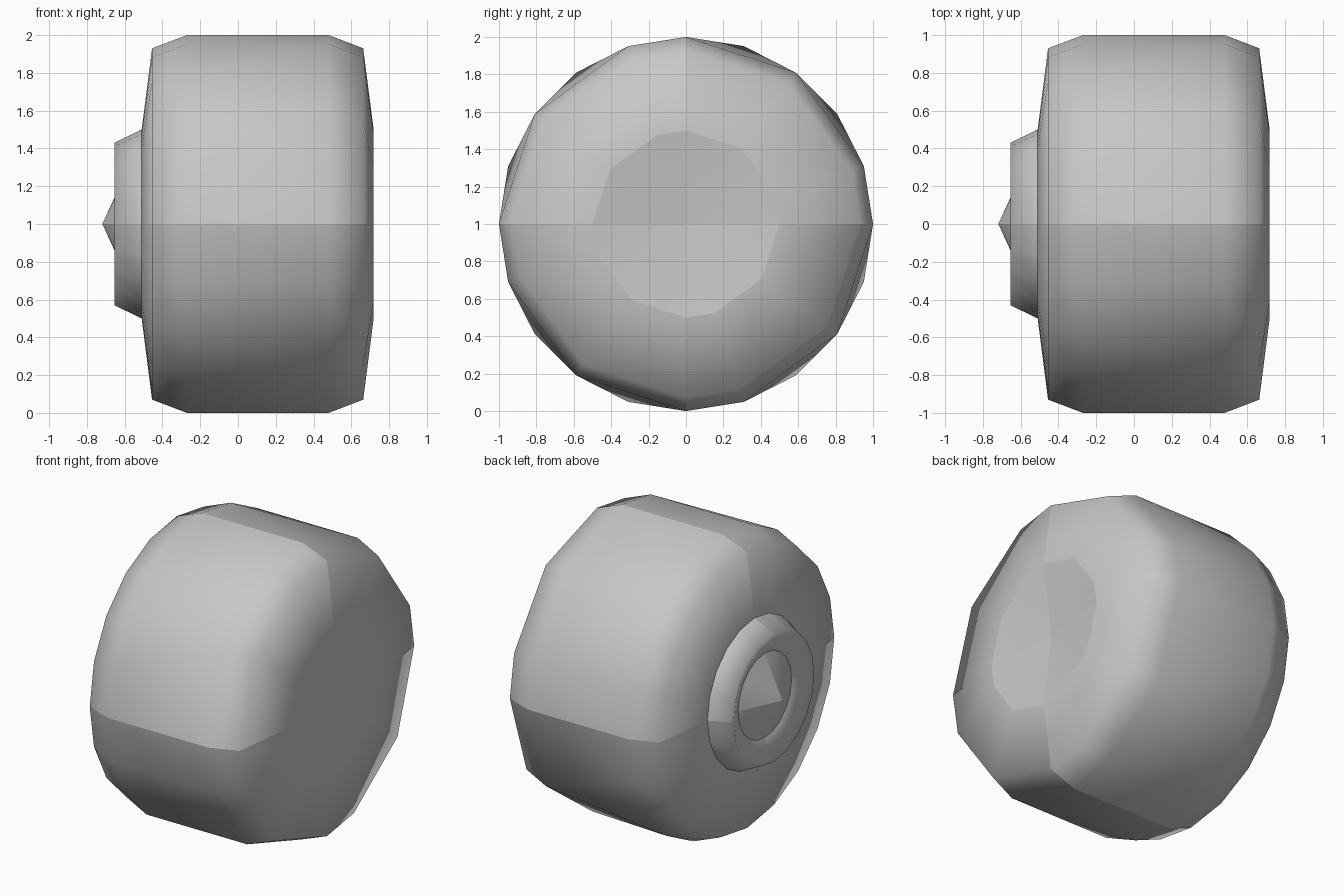
import bpy, bmesh, math

if "Cube" in bpy.data.objects:
    bpy.data.objects.remove(bpy.data.objects["Cube"])

grey = bpy.data.materials.new("mid_grey")
grey.use_nodes = True
colour = (0.57, 0.57, 0.57, 1)
grey.diffuse_color = colour
grey.node_tree.nodes["Principled BSDF"].inputs["Base Color"].default_value = colour

# Corner angles in each quarter turn: coarse on the cap side, fine on the hub side
COARSE = (0, 36, 72, 90)
FINE = (0, 18, 36, 54, 72, 90)


def bridge(bm, a, b):
    """Join two rows of corners, the second equal to or finer than the first."""
    if len(a) == len(b):
        for k in range(len(a) - 1):
            bm.faces.new((a[k], a[k + 1], b[k + 1], b[k]))
        return
    for k in range(len(a) - 1):
        cell = b[2 * k:2 * k + 3]
        if len(cell) == 2:
            bm.faces.new((a[k], a[k + 1], cell[1], cell[0]))
        else:
            bm.faces.new((a[k], cell[1], cell[0]))
            bm.faces.new((a[k], a[k + 1], cell[1]))
            bm.faces.new((a[k + 1], cell[2], cell[1]))


def lathe(name, profile, sharp_ring):
    """Revolve (x, radius, corner angles) around the axle, quarter by quarter."""
    bm = bmesh.new()
    for quarter in range(4):
        rows = []
        for x, r, corners in profile:
            angles = [math.radians(90 * quarter + a) for a in corners]
            rows.append([bm.verts.new((x, r * math.cos(t), 1 - r * math.sin(t)))
                         for t in angles])
        for a, b in zip(rows, rows[1:]):
            bridge(bm, a, b)
    bmesh.ops.remove_doubles(bm, verts=bm.verts, dist=0.0005)
    bmesh.ops.recalc_face_normals(bm, faces=bm.faces)

    # Make the widest face point away from the axle
    def reach(f):
        c = f.calc_center_median()
        return math.hypot(c.y, c.z - 1)
    outer = max(bm.faces, key=reach)
    c = outer.calc_center_median()
    if outer.normal.y * c.y + outer.normal.z * (c.z - 1) < 0:
        bmesh.ops.reverse_faces(bm, faces=bm.faces)

    # Smooth shading with hard seams between quarters and around one ring
    for f in bm.faces:
        f.smooth = True
    for e in bm.edges:
        p, q = (v.co for v in e.verts)
        seam = any(abs(p[i] - mid) < 1e-4 and abs(q[i] - mid) < 1e-4
                   for i, mid in ((1, 0), (2, 1)))
        ring = abs(p.x - sharp_ring) < 1e-4 and abs(q.x - sharp_ring) < 1e-4
        e.smooth = not (seam or ring)
    mesh = bpy.data.meshes.new(name)
    bm.to_mesh(mesh)
    bm.free()
    mesh.materials.append(grey)
    bpy.context.collection.objects.link(bpy.data.objects.new(name, mesh))


# Tyre with a shallow dished cap on one side
lathe("tyre", [(0.66, 0, COARSE), (0.718, 0.5, COARSE), (0.663, 0.93, COARSE),
               (0.48, 1, COARSE), (-0.27, 1, FINE), (-0.455, 0.93, FINE),
               (-0.51, 0.5, FINE)], 0.718)

# Raised hub ring with a recessed pointed centre
lathe("hub", [(-0.51, 0.5, FINE), (-0.655, 0.43, FINE),
              (-0.588, 0.285, FINE), (-0.718, 0, FINE)], -0.588)
